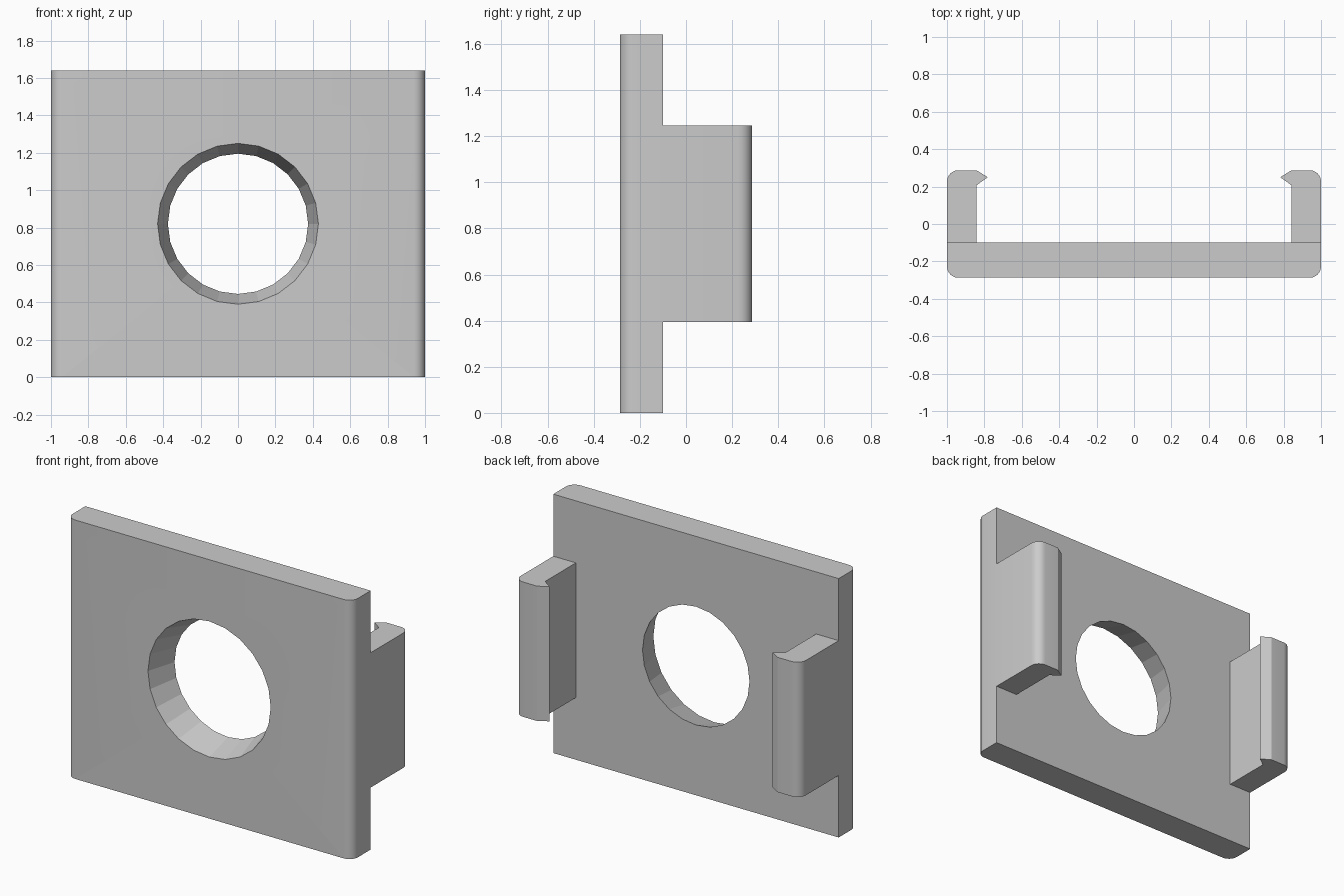
import bpy, bmesh
from math import sin, cos, pi, radians

if "Cube" in bpy.data.objects:
    bpy.data.objects.remove(bpy.data.objects["Cube"])

FRONT, FACE, BACK = -0.287, -0.10, 0.287
FILLET = 0.06


def arc(cx, cy, start, end, r=FILLET, steps=6):
    """Points of a rounded corner, angles in degrees."""
    return [(cx + r * cos(radians(start + (end - start) * i / steps)),
             cy + r * sin(radians(start + (end - start) * i / steps)))
            for i in range(steps + 1)]


def extrude_profile(name, profile, z0, z1):
    """Upright prism from an xy outline."""
    bm = bmesh.new()
    face = bm.faces.new([bm.verts.new((x, y, z0)) for x, y in profile])
    top = bmesh.ops.extrude_face_region(bm, geom=[face])["geom"]
    bmesh.ops.translate(bm, vec=(0, 0, z1 - z0),
                        verts=[v for v in top if isinstance(v, bmesh.types.BMVert)])
    bmesh.ops.recalc_face_normals(bm, faces=bm.faces)
    mesh = bpy.data.meshes.new(name)
    bm.to_mesh(mesh)
    bm.free()
    obj = bpy.data.objects.new(name, mesh)
    bpy.context.collection.objects.link(obj)
    activate(obj)
    bpy.ops.object.shade_smooth_by_angle(angle=radians(25))
    return obj


def activate(obj):
    bpy.ops.object.select_all(action='DESELECT')
    obj.select_set(True)
    bpy.context.view_layer.objects.active = obj


# Plate with rounded front side edges
plate = extrude_profile(
    "plate",
    [(1, FACE), (-1, FACE)]
    + arc(-1 + FILLET, FRONT + FILLET, 180, 270)
    + arc(1 - FILLET, FRONT + FILLET, 270, 360),
    0, 1.64)

# Tapered, faceted hole: 0.43 at the front face, 0.375 at the back face
slope = (0.43 - 0.375) / (FACE - FRONT)
extra = 0.1
bpy.ops.mesh.primitive_cone_add(
    vertices=24, radius1=0.43 + slope * extra, radius2=0.375 - slope * extra,
    depth=FACE - FRONT + 2 * extra,
    location=(0, (FRONT + FACE) / 2, 0.82), rotation=(-pi / 2, 0, 0))
cutter = bpy.context.object
cutter.name = "hole_cutter"
cutter.hide_render = True
cut = plate.modifiers.new("hole", 'BOOLEAN')
cut.operation, cut.solver, cut.object = 'DIFFERENCE', 'EXACT', cutter
activate(plate)
bpy.ops.object.modifier_apply(modifier=cut.name)
bpy.data.objects.remove(cutter)

# Snap clips with pointed barbs, mirrored left and right
hook = ([(1, FACE)]
        + arc(1 - FILLET, BACK - FILLET, 0, 90)
        + [(0.842, BACK), (0.782, 0.25), (0.842, 0.207), (0.842, FACE)])
for name, side in (("right_clip", 1), ("left_clip", -1)):
    extrude_profile(name, [(side * x, y) for x, y in hook], 0.393, 1.247)
